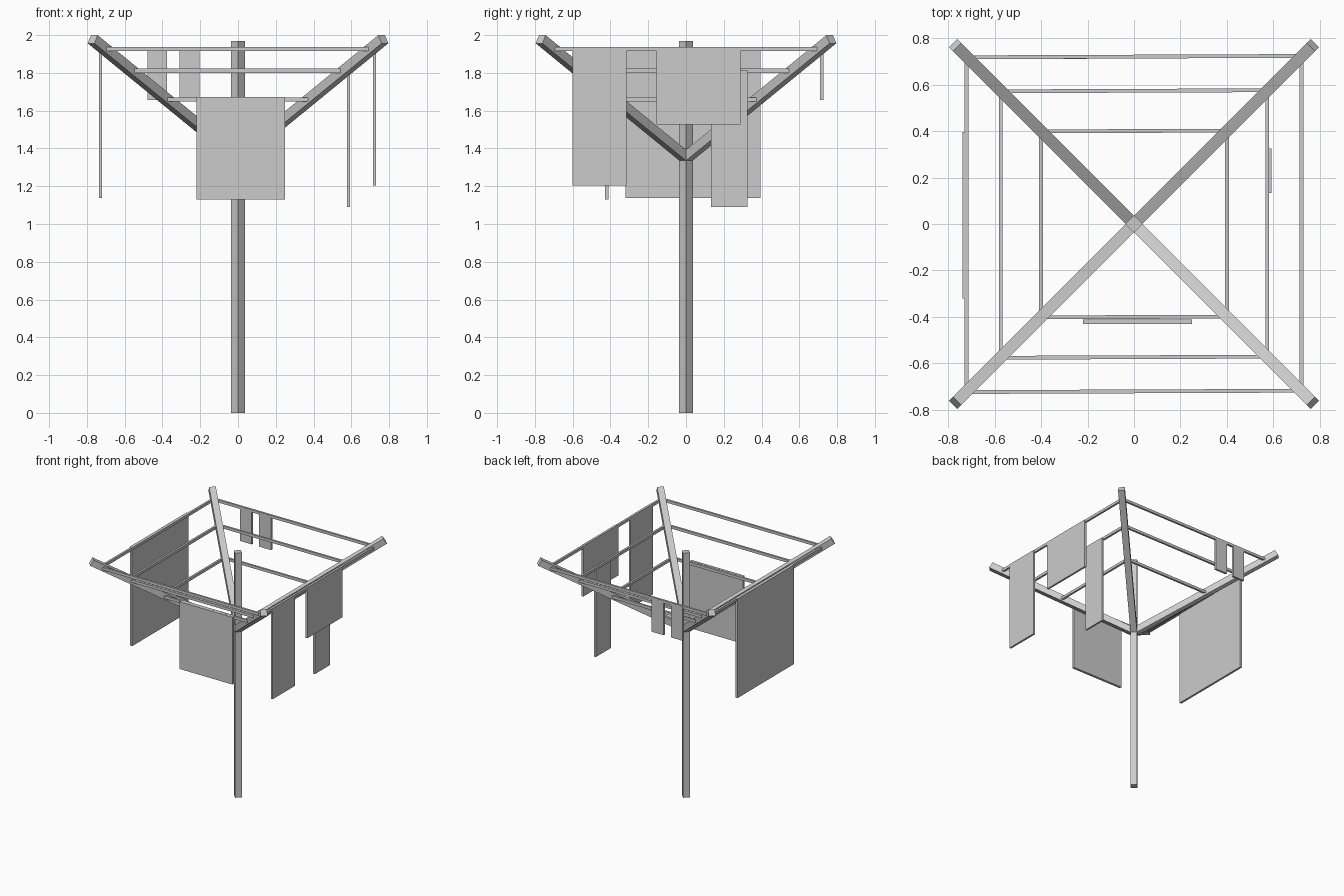
import bpy
from math import radians, cos, sin, pi
from mathutils import Matrix, Vector

if "Cube" in bpy.data.objects:
    bpy.data.objects.remove(bpy.data.objects["Cube"])


def box(name, size, matrix):
    bpy.ops.mesh.primitive_cube_add(size=1)
    ob = bpy.context.object
    ob.name = name
    ob.data.transform(matrix @ Matrix.Diagonal((*size, 1)))
    return ob


def span(name, x, y, z):
    """Axis-aligned box given by its (min, max) ranges."""
    lo, hi = Vector((x[0], y[0], z[0])), Vector((x[1], y[1], z[1]))
    return box(name, hi - lo, Matrix.Translation((lo + hi) / 2))


# Square pole, turned to line up with the arms
box("pole", (0.052, 0.052, 1.97),
    Matrix.Translation((0, 0, 0.985)) @ Matrix.Rotation(pi / 4, 4, 'Z'))

# Four sloping arms
LENGTH = 1.088 / cos(radians(30))
for i in range(4):
    m = (Matrix.Translation((0, 0, 1.35))
         @ Matrix.Rotation(pi / 4 + i * pi / 2, 4, 'Z')
         @ Matrix.Rotation(radians(-30), 4, 'Y')
         @ Matrix.Translation((LENGTH / 2, 0, 0)))
    box("arm", (LENGTH, 0.05, 0.05), m)

# Three rings of drying lines: distance, height, front/back lines slightly skewed
for r, z in ((0.4, 1.66), (0.573, 1.811), (0.72, 1.926)):
    for i in range(4):
        skew = 0.004 if i % 2 else 0
        m = (Matrix.Rotation(i * pi / 2, 4, 'Z')
             @ Matrix.Translation((r, 0, z))
             @ Matrix.Rotation(skew, 4, 'Z'))
        box("drying_line", (0.016, 2 * r - 0.03, 0.022), m)

# Hanging laundry
span("front_towel", (-0.22, 0.25), (-0.43, -0.41), (1.13, 1.672))
span("left_sheet", (-0.737, -0.72), (-0.32, 0.395), (1.138, 1.937))
span("right_long_towel", (0.714, 0.73), (-0.6, -0.315), (1.205, 1.937))
span("right_short_towel", (0.714, 0.73), (-0.157, 0.288), (1.527, 1.937))
span("right_inner_towel", (0.577, 0.592), (0.133, 0.325), (1.09, 1.815))
span("back_sock_a", (-0.48, -0.375), (0.71, 0.727), (1.657, 1.93))
span("back_sock_b", (-0.31, -0.203), (0.71, 0.727), (1.657, 1.93))
